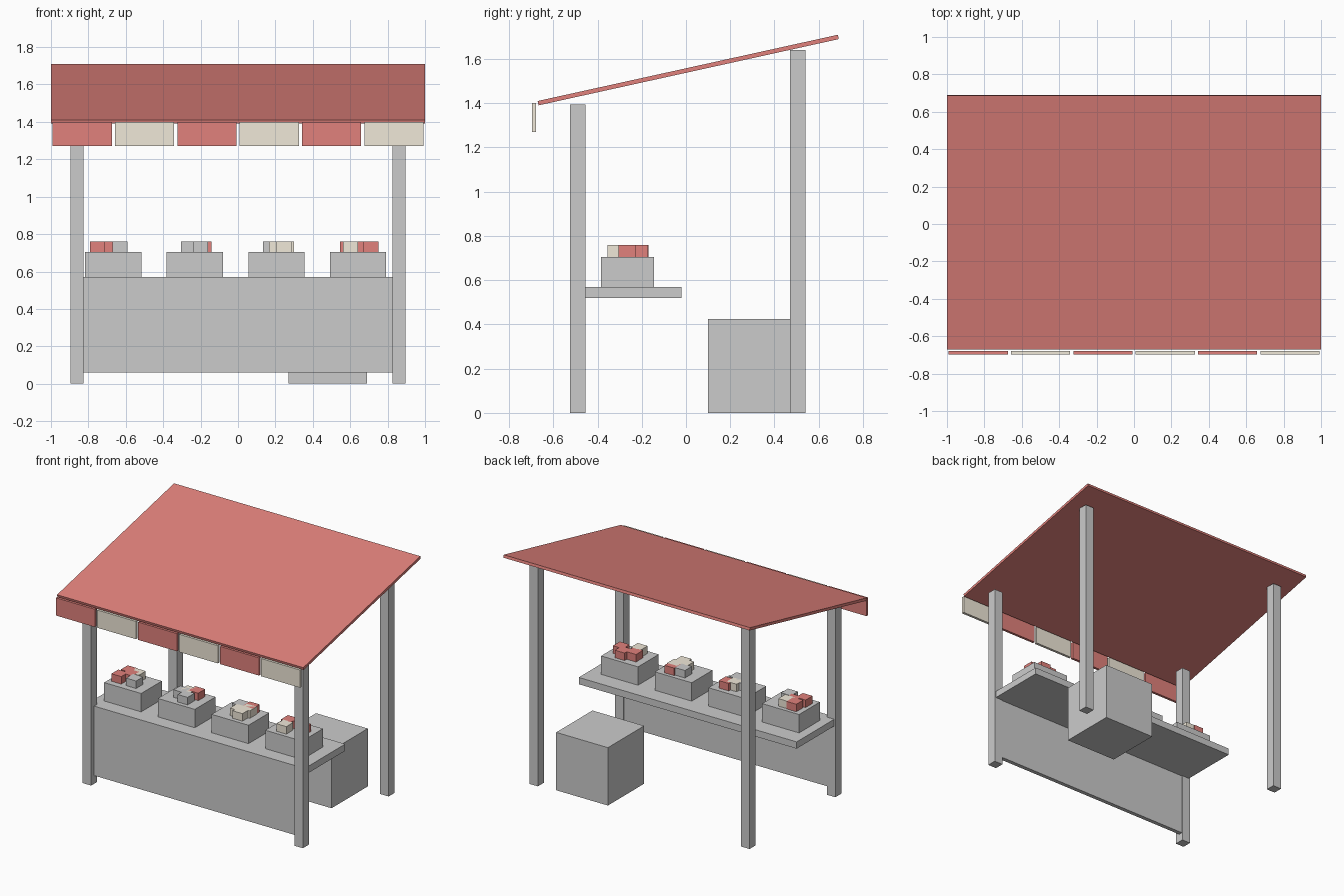
import bpy, math

if "Cube" in bpy.data.objects:
    bpy.data.objects.remove(bpy.data.objects["Cube"])


def material(name, rgb):
    m = bpy.data.materials.new(name)
    m.diffuse_color = (*rgb, 1)
    m.use_nodes = True
    m.node_tree.nodes["Principled BSDF"].inputs["Base Color"].default_value = m.diffuse_color
    return m


RED = material("red_cloth", (0.75, 0.22, 0.20))
CREAM = material("cream_cloth", (0.87, 0.81, 0.69))


def box(name, xs, ys, zs, mat=None, tilt=0):
    """Box from (min, max) ranges on each axis, optionally tilted about x."""
    ranges = (xs, ys, zs)
    bpy.ops.mesh.primitive_cube_add(size=1, location=[(a + b) / 2 for a, b in ranges])
    ob = bpy.context.object
    ob.name = name
    ob.scale = [b - a for a, b in ranges]
    ob.rotation_euler.x = tilt
    if mat:
        ob.data.materials.append(mat)
    return ob


# Posts: short pair in front, tall pair behind
for label, s in (("left", -1), ("right", 1)):
    x = s * 0.86
    box(f"front_post_{label}", (x - 0.035, x + 0.035), (-0.525, -0.455), (0, 1.395))
    box(f"back_post_{label}", (x - 0.035, x + 0.035), (0.47, 0.54), (0, 1.64))

# Sloping canopy
box("canopy", (-1, 1), (-0.685, 0.705), (1.54, 1.56), RED, math.atan2(0.30, 1.36))

# Hanging valance flaps in alternating colours
for i in range(6):
    x = -0.833 + i / 3
    box(f"valance_flap_{i + 1}", (x - 0.158, x + 0.158), (-0.697, -0.678),
        (1.27, 1.40), CREAM if i % 2 else RED)

# Counter board and front panel
box("counter_top", (-0.885, 0.885), (-0.49, -0.02), (0.52, 0.57))
box("counter_front_panel", (-0.83, 0.83), (-0.49, -0.46), (0.06, 0.52))

# Storage crate behind the counter
box("storage_crate", (0.27, 0.69), (0.10, 0.52), (0, 0.425))

# Display crates with small goods: (x offset, y, material)
goods = [
    [(-0.083, -0.30, RED), (-0.03, -0.25, RED), (-0.07, -0.21, RED),
     (0.0, -0.215, CREAM), (0.037, -0.30, None)],
    [(-0.035, -0.27, None), (0.03, -0.315, None), (0.0, -0.24, CREAM), (0.05, -0.22, RED)],
    [(-0.03, -0.22, None), (0.0, -0.29, CREAM), (0.04, -0.315, CREAM),
     (0.055, -0.25, CREAM), (0.05, -0.21, RED)],
    [(-0.04, -0.315, CREAM), (-0.055, -0.24, RED), (0.02, -0.215, RED), (0.07, -0.265, RED)],
]
for i, items in enumerate(goods):
    cx = -0.667 + i * 0.436
    box(f"display_crate_{i + 1}", (cx - 0.15, cx + 0.15), (-0.385, -0.145), (0.57, 0.705))
    for j, (dx, y, mat) in enumerate(items):
        x = cx + dx
        box(f"goods_{i + 1}_{j + 1}", (x - 0.04, x + 0.04), (y - 0.04, y + 0.04),
            (0.69, 0.76), mat)
